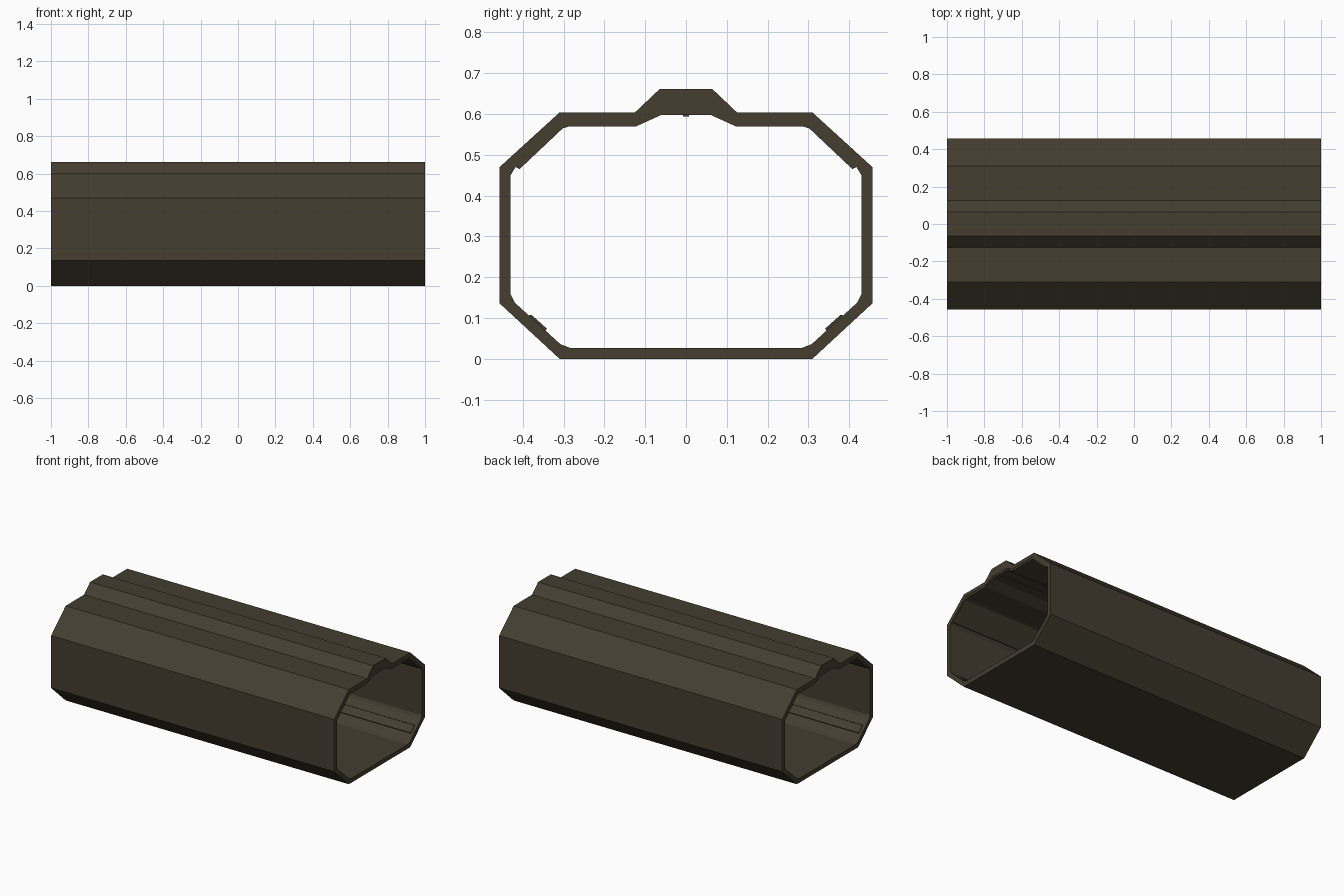
import bpy
import bmesh

old = bpy.data.objects.get("Cube")
if old:
    bpy.data.objects.remove(old, do_unlink=True)


def material(name, rgb):
    m = bpy.data.materials.new(name)
    m.use_nodes = True
    m.diffuse_color = (*rgb, 1)
    m.node_tree.nodes["Principled BSDF"].inputs["Base Color"].default_value = (*rgb, 1)
    return m


olive = material("dark olive", (0.058, 0.048, 0.030))


def extrusion(name, section, x0=-1.0, x1=1.0):
    """Extrude a half section (y, z) along x and mirror it across y = 0."""
    bm = bmesh.new()
    face = bm.faces.new([bm.verts.new((x0, y, z)) for y, z in section])
    new = bmesh.ops.extrude_face_region(bm, geom=[face], use_keep_orig=True)["geom"]
    moved = [v for v in new if isinstance(v, bmesh.types.BMVert)]
    bmesh.ops.translate(bm, verts=moved, vec=(x1 - x0, 0, 0))
    bmesh.ops.recalc_face_normals(bm, faces=bm.faces[:])
    # Open the centre seam so that both halves join
    seam = [f for f in bm.faces if all(abs(v.co.y) < 1e-5 for v in f.verts)]
    bmesh.ops.delete(bm, geom=seam, context='FACES')
    mesh = bpy.data.meshes.new(name)
    bm.to_mesh(mesh)
    bm.free()
    mesh.materials.append(olive)
    obj = bpy.data.objects.new(name, mesh)
    bpy.context.collection.objects.link(obj)
    mirror = obj.modifiers.new("Mirror", 'MIRROR')
    mirror.use_axis = (False, True, False)
    mirror.use_clip = True
    return obj


# Eight-sided shell with a raised roof ridge
outer = [(0, 0), (0.31, 0), (0.457, 0.136), (0.457, 0.47),
         (0.31, 0.604), (0.125, 0.604), (0.064, 0.662), (0, 0.662)]
inner = [(0, 0.61), (0.06, 0.61), (0.12, 0.582), (0.295, 0.582),
         (0.418, 0.47), (0.43, 0.45), (0.43, 0.158), (0.42, 0.138),
         (0.308, 0.036), (0.285, 0.027), (0, 0.027)]
extrusion("tunnel_shell", outer + inner)

# Thin lining under the roof and upper slopes
extrusion("roof_lining", [(0, 0.61), (0.06, 0.61), (0.12, 0.582), (0.295, 0.582),
                          (0.418, 0.47), (0.408, 0.465), (0.302, 0.565),
                          (0.285, 0.57), (0.122, 0.57), (0.06, 0.598), (0, 0.598)],
          -0.998, 0.998)

# Raised rails on the lower slopes
extrusion("slope_rail", [(0.345, 0.068), (0.387, 0.106), (0.379, 0.108), (0.341, 0.074)],
          -0.98, 0.98)

# Slim strip along the ridge ceiling
extrusion("ceiling_strip", [(0, 0.594), (0.007, 0.594), (0.007, 0.606), (0, 0.606)],
          -0.98, 0.98)
